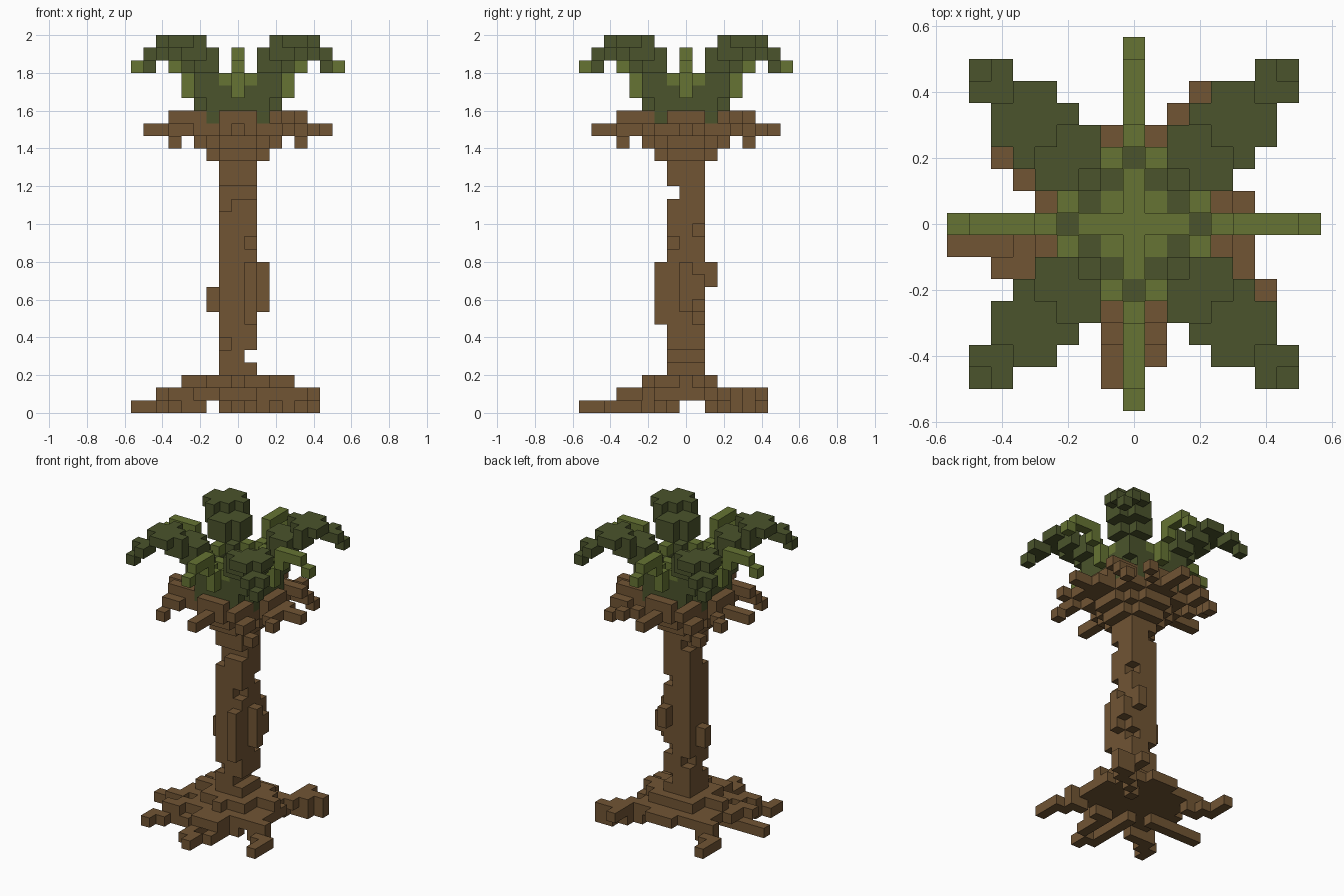
import bpy
import bmesh

cube = bpy.data.objects.get("Cube")
if cube:
    bpy.data.objects.remove(cube, do_unlink=True)

UNIT = 2 / 30          # edge of one block
blocks = {}            # (x, y, layer) -> part name


def put(part, x, y, *layers):
    for layer in layers:
        blocks[x, y, layer] = part


def fill(part, xs, ys, layers):
    for x in xs:
        for y in ys:
            put(part, x, y, *layers)


def disc(part, limit, *layers):
    for x in range(-6, 7):
        for y in range(-6, 7):
            if x * x + y * y <= limit:
                put(part, x, y, *layers)


def put_path(part, layer, *cells):
    for x, y in cells:
        put(part, x, y, layer)


def turned(x, y):
    """The four quarter turns of one position."""
    return (x, y), (-y, x), (-x, -y), (y, -x)


def mirrored(x, y):
    """All quarter turns of one position and of its mirror image."""
    return turned(x, y) + turned(y, x)


def span(a, b):
    return range(a, b + 1)


# Trunk: square shaft with bark bumps and notches
fill("trunk", span(-1, 1), span(-1, 1), span(2, 20))
fill("trunk", [2], [0], span(8, 11))
fill("trunk", [2], [1], span(9, 10))
fill("trunk", [-2], [0], span(8, 9))
fill("trunk", [1], [-2], span(7, 11))
fill("trunk", [1], [2], span(10, 11))
notches = [(1, y, 4) for y in span(-1, 1)] + [(x, -1, 17) for x in span(-1, 1)]
notches += [(-1, -1, 16), (1, 1, 14), (1, 1, 7), (-1, 1, 6), (1, -1, 13), (-1, 1, 18), (-1, -1, 5)]
for cell in notches:
    blocks.pop(cell)

# Roots: raised mound with branching runners on the ground
disc("roots", 17, 1)
disc("roots", 8, 2)
put_path("roots", 2, (-4, 0), (-3, 0), (3, 0), (4, 0), (0, -3), (3, 1))
fill("roots", span(-8, -3), [-1], [0])
put_path("roots", 1, (-5, -1), (-6, -2), (-5, -2), (-5, 0))
fill("roots", [-1], span(-7, -2), [0])
fill("roots", [1], span(-6, -3), [0])
put_path("roots", 0, (0, -8), (0, -7), (2, -3), (2, 2))
put_path("roots", 1, (-1, -5), (0, -5), (1, -5))
for s in (1, -1):
    put_path("roots", 1, (3 * s, 3 * s), (4 * s, 3 * s), (4 * s, 4 * s))
    put_path("roots", 0, (4 * s, 4 * s), (5 * s, 4 * s), (5 * s, 5 * s), (6 * s, 5 * s))
    put_path("roots", 1, (3 * s, -3 * s), (4 * s, -2 * s), (4 * s, -3 * s), (5 * s, -3 * s))
    put_path("roots", 0, (4 * s, -3 * s), (5 * s, -3 * s), (5 * s, -4 * s))
    fill("roots", [6 * s], [-4 * s, -5 * s, -6 * s], [0])
put_path("roots", 0, (-6, -6), (3, 3), (-3, -4))
put_path("roots", 1, (6, 5), (5, 5), (5, 4), (4, 5), (4, 6), (-5, -4))

# Crown: flared collar with radiating twigs
disc("crown", 5, 20)
disc("crown", 10, 21)
disc("crown", 17, 22)
disc("crown", 18, 23)
for r in span(4, 7):
    for x, y in turned(r, 0):
        put("crown", x, y, 22)
for x, y in turned(3, 3) + turned(4, 4) + turned(5, 4):
    put("crown", x, y, 22)
for x, y in turned(5, 5):
    put("crown", x, y, 21)
for x, y in turned(4, 3) + turned(5, 3):
    put("crown", x, y, 23)
for twig in ((4, -1), (5, -2), (6, -3)):
    for x, y in turned(*twig):
        if (x, y) not in ((-3, -6), (-2, -5)):
            put("crown", x, y, 22)
put_path("crown", 22, (5, 1), (5, -1))

# Leaf base: shallow bowl under the fronds, with a raised cross inside
disc("dark_fronds", 13, 24)
disc("light_fronds", 2, 24)
put("light_fronds", 0, 0, 25)
for x, y in turned(1, 0) + turned(2, 0):
    put("light_fronds", x, y, 25)

# Dark fronds: broad, on the diagonals, drooping at the tip
profile = {
    23: "22 23",
    25: "22 23 33 13 03",
    26: "22 23 33",
    27: "23 33 24 34 77",
    28: "23 33 24 34 44 35 45 67 66",
    29: "35 44 45 46 55 56",
}
for layer, cells in profile.items():
    for a, b in cells.split():
        for x, y in mirrored(int(a), int(b)):
            put("dark_fronds", x, y, layer)

# Light fronds: narrow, on the axes, with side lips at the base
arch = {4: (25, 26), 5: (27, 28), 6: (28,), 7: (28,), 8: (27,)}
for r, layers in arch.items():
    for x, y in turned(r, 0):
        put("light_fronds", x, y, *layers)
for x, y in mirrored(3, 1):
    put("light_fronds", x, y, 26)


def material(name, colour):
    mat = bpy.data.materials.new(name)
    mat.use_nodes = True
    mat.diffuse_color = colour
    mat.node_tree.nodes["Principled BSDF"].inputs["Base Color"].default_value = colour
    return mat


bark = material("bark brown", (0.165, 0.09, 0.034, 1))
dark = material("dark green", (0.07, 0.088, 0.025, 1))
light = material("light green", (0.132, 0.174, 0.033, 1))
parts = {"trunk": bark, "roots": bark, "crown": bark, "dark_fronds": dark, "light_fronds": light}


def build(part, mat):
    """Turn the blocks of one part into a mesh of its exposed faces."""
    bm = bmesh.new()
    for (x, y, z), owner in blocks.items():
        if owner != part:
            continue
        for axis in range(3):
            for side in (-1, 1):
                near = [x, y, z]
                near[axis] += side
                if tuple(near) in blocks:
                    continue
                ring = []
                for u, v in ((-1, -1), (1, -1), (1, 1), (-1, 1)):
                    corner = [x, y, z + 0.5]
                    corner[axis] += side / 2
                    corner[(axis + 1) % 3] += u / 2
                    corner[(axis + 2) % 3] += v / 2
                    ring.append(bm.verts.new([c * UNIT for c in corner]))
                bm.faces.new(ring if side > 0 else ring[::-1])
    bmesh.ops.remove_doubles(bm, verts=bm.verts, dist=UNIT / 100)
    mesh = bpy.data.meshes.new(part)
    bm.to_mesh(mesh)
    bm.free()
    mesh.materials.append(mat)
    bpy.context.collection.objects.link(bpy.data.objects.new(part, mesh))


for part, mat in parts.items():
    build(part, mat)
